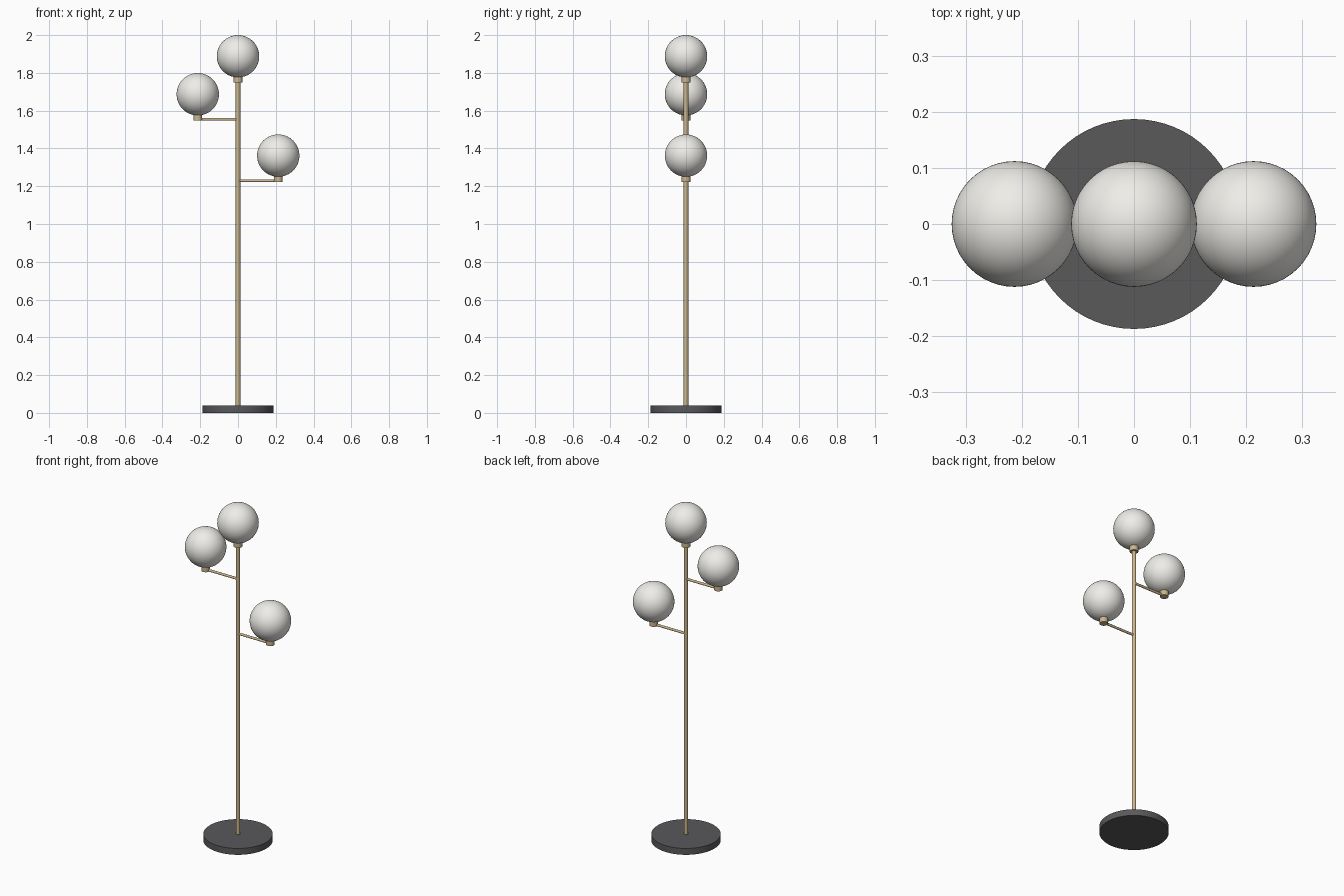
import bpy
import math

if "Cube" in bpy.data.objects:
    bpy.data.objects.remove(bpy.data.objects["Cube"], do_unlink=True)


def make_material(name, color, metallic, roughness):
    mat = bpy.data.materials.new(name)
    mat.use_nodes = True
    mat.diffuse_color = color
    bsdf = mat.node_tree.nodes["Principled BSDF"]
    bsdf.inputs["Base Color"].default_value = color
    bsdf.inputs["Metallic"].default_value = metallic
    bsdf.inputs["Roughness"].default_value = roughness
    return mat


brass = make_material("brass", (0.60, 0.47, 0.27, 1), 0.3, 0.35)
dark = make_material("dark_metal", (0.10, 0.10, 0.105, 1), 0.2, 0.5)
glass = make_material("opal_glass", (0.86, 0.85, 0.81, 1), 0.0, 0.3)


def finish(name, mat):
    obj = bpy.context.object
    obj.name = name
    obj.data.materials.append(mat)
    bpy.ops.object.shade_smooth_by_angle(angle=math.radians(35))
    return obj


def rod(name, radius, length, center, mat, sides=32, turn=(0, 0, 0)):
    bpy.ops.mesh.primitive_cylinder_add(
        vertices=sides, radius=radius, depth=length, location=center, rotation=turn)
    return finish(name, mat)


GLOBE_RADIUS = 0.112
SOCKET_HEIGHT = 0.036
ARM_RADIUS = 0.007
ARM_REACH = 0.213


# Socket cup with a glass globe resting in it
def lamp_head(prefix, x, bottom):
    rod(prefix + "_socket", 0.0235, SOCKET_HEIGHT,
        (x, 0, bottom + SOCKET_HEIGHT / 2), brass)
    bpy.ops.mesh.primitive_uv_sphere_add(
        segments=48, ring_count=32, radius=GLOBE_RADIUS,
        location=(x, 0, bottom + 0.14))
    finish(prefix + "_globe", glass)


# Weighted base and pole
rod("base", 0.187, 0.038, (0, 0, 0.019), dark, sides=64)
rod("pole", 0.012, 1.722, (0, 0, 0.899), brass)

# Top lamp
lamp_head("top", 0, 1.748)

# Side lamps on horizontal arms
for prefix, side, bottom in (("right", -1, 1.547), ("left", 1, 1.222)):
    x = side * ARM_REACH
    rod(prefix + "_arm", ARM_RADIUS, ARM_REACH,
        (x / 2, 0, bottom + ARM_RADIUS), brass, sides=20,
        turn=(0, math.pi / 2, 0))
    lamp_head(prefix, x, bottom)
